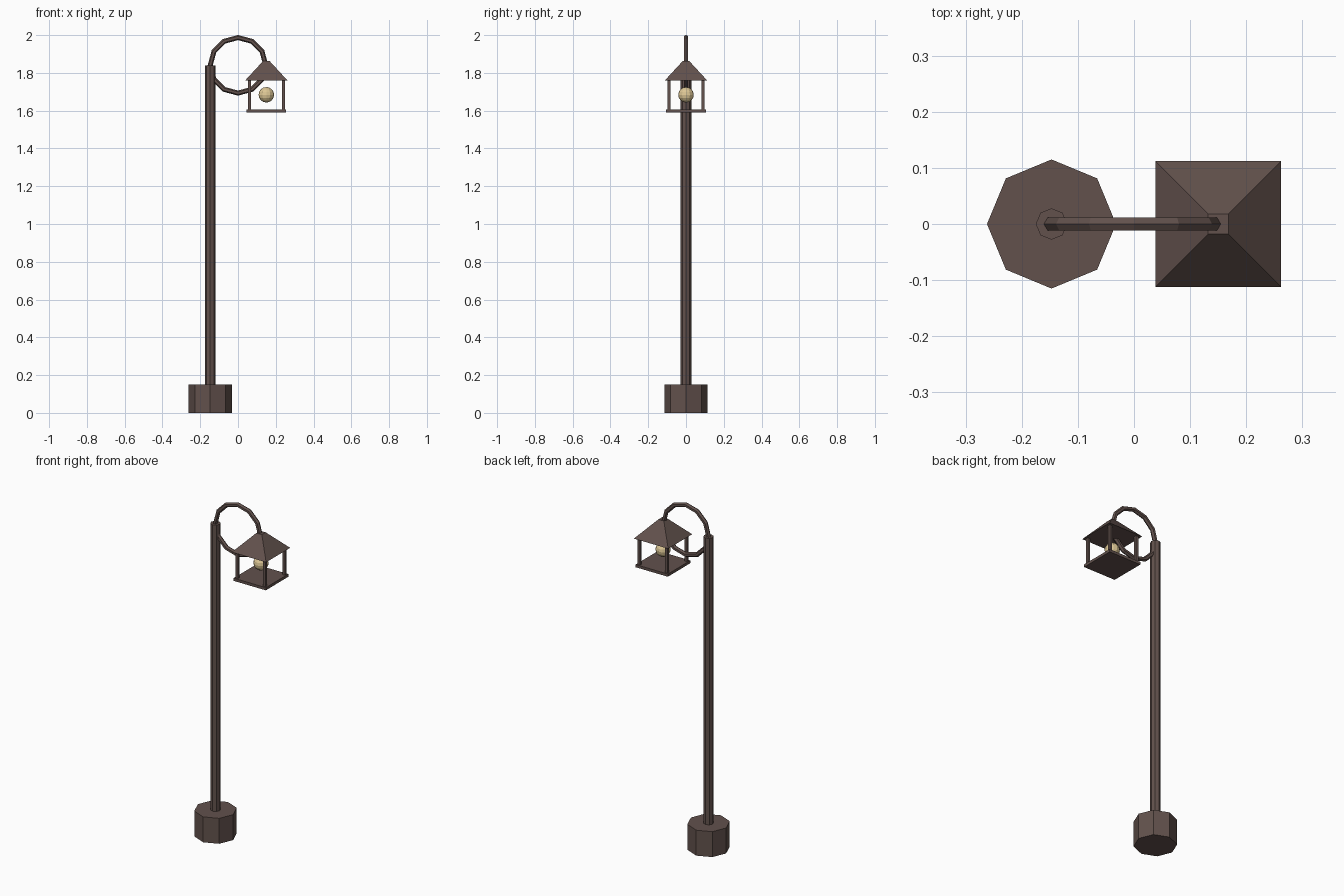
import bpy, math

if "Cube" in bpy.data.objects:
    bpy.data.objects.remove(bpy.data.objects["Cube"])


def material(name, rgb):
    m = bpy.data.materials.new(name)
    m.diffuse_color = (*rgb, 1)
    m.use_nodes = True
    m.node_tree.nodes["Principled BSDF"].inputs["Base Color"].default_value = m.diffuse_color
    return m


BROWN = material("dark_brown_metal", (0.122, 0.083, 0.073))
CREAM = material("warm_cream_glass", (0.72, 0.57, 0.30))


def finish(name, mat=BROWN):
    ob = bpy.context.object
    ob.name = name
    ob.data.materials.append(mat)
    return ob


def prism(name, x, y, z0, z1, r0, r1, sides, turn=0.0):
    """Upright prism or frustum between two heights."""
    bpy.ops.mesh.primitive_cone_add(vertices=sides, radius1=r0, radius2=r1, depth=z1 - z0,
                                    location=(x, y, (z0 + z1) / 2), rotation=(0, 0, turn))
    return finish(name)


def square(name, x, y, z0, z1, half0, half1):
    """Square prism or frustum aligned with the axes."""
    k = math.sqrt(2)
    return prism(name, x, y, z0, z1, half0 * k, half1 * k, 4, math.pi / 4)


POLE_X, LAMP_X = -0.147, 0.15

# Octagonal foot and pole
prism("foot", POLE_X, 0, 0, 0.15, 0.115, 0.115, 8)
prism("pole", POLE_X, 0, 0.14, 1.84, 0.028, 0.028, 8)

# Hanging ring
bpy.ops.mesh.primitive_torus_add(major_segments=12, minor_segments=6, major_radius=0.147,
                                 minor_radius=0.0135, location=(0, 0, 1.84),
                                 rotation=(math.pi / 2, 0, 0))
finish("ring_arm")

# Lantern: roof, floor plate and four corner posts
square("lantern_roof", LAMP_X, 0, 1.76, 1.862, 0.112, 0.018)
square("lantern_floor", LAMP_X, 0, 1.59, 1.606, 0.105, 0.105)
for sx in (-1, 1):
    for sy in (-1, 1):
        square("lantern_post", LAMP_X + sx * 0.09, sy * 0.09, 1.60, 1.765, 0.008, 0.008)

# Bulb
bpy.ops.mesh.primitive_uv_sphere_add(segments=12, ring_count=8, radius=0.041,
                                     location=(LAMP_X, 0, 1.684))
finish("bulb", CREAM)
